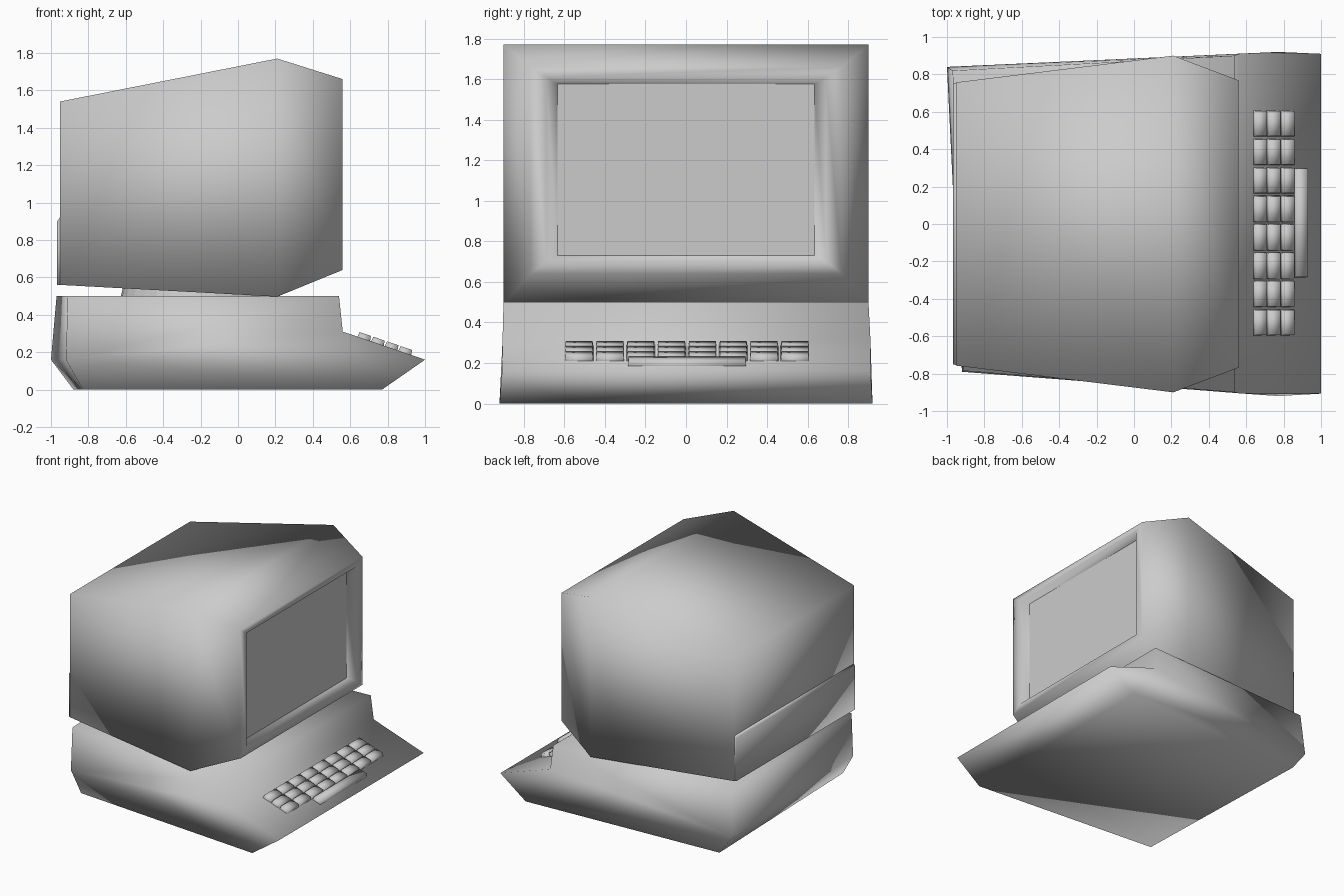
import bpy, bmesh
from math import atan2
from mathutils import Matrix, Vector

if "Cube" in bpy.data.objects:
    bpy.data.objects.remove(bpy.data.objects["Cube"])


def finish(name, bm, smooth=True):
    bmesh.ops.recalc_face_normals(bm, faces=bm.faces)
    me = bpy.data.meshes.new(name)
    bm.to_mesh(me)
    bm.free()
    for p in me.polygons:
        p.use_smooth = smooth
    ob = bpy.data.objects.new(name, me)
    bpy.context.collection.objects.link(ob)
    return ob


def loft(name, rings, caps=(True, True), smooth=True):
    """Bridge closed rings of points, optionally capping the two ends."""
    bm = bmesh.new()
    vs = [[bm.verts.new(p) for p in ring] for ring in rings]
    for a, b in zip(vs, vs[1:]):
        for i in range(len(a)):
            j = (i + 1) % len(a)
            bm.faces.new((a[i], a[j], b[j], b[i]))
    if caps[0]:
        bm.faces.new(vs[0])
    if caps[1]:
        bm.faces.new(vs[-1])
    return finish(name, bm, smooth)


def rect(x, hy, z0, z1):
    return [(x, -hy, z0), (x, hy, z0), (x, hy, z1), (x, -hy, z1)]


# Base housing: side profile (x, z, half width); the rear is slightly skewed
near = [(-0.91, 0.5, 0.785), (0.54, 0.5, 0.9), (0.56, 0.31, 0.905), (1.0, 0.16, 0.907),
        (0.77, 0, 0.92), (-0.83, 0, 0.79), (-0.92, 0.16, 0.79)]
far = [(-0.97, 0.5, 0.82), (0.54, 0.5, 0.9), (0.56, 0.31, 0.91), (1.0, 0.16, 0.91),
       (0.77, 0, 0.92), (-0.88, 0, 0.835), (-1.0, 0.16, 0.84)]
loft("base_housing", [[(x, -y, z) for x, z, y in near], [(x, y, z) for x, z, y in far]])

# Monitor case: rear, widest section, front face, screen opening, recess
loft("monitor_case", [
    rect(-0.953, 0.757, 0.56, 1.54),
    rect(0.21, 0.9, 0.497, 1.77),
    rect(0.56, 0.768, 0.64, 1.66),
    rect(0.56, 0.69, 0.70, 1.61),
    rect(0.51, 0.635, 0.73, 1.575)], caps=(True, False))

# Screen
loft("screen", [rect(0.51, 0.635, 0.73, 1.575)], caps=(True, False))

# Raised lower rear panel
loft("rear_panel", [
    rect(-0.945, 0.755, 0.56, 0.93),
    rect(-0.967, 0.75, 0.56, 0.90)])

# Swivel foot between base and monitor
bm = bmesh.new()
bmesh.ops.create_cone(bm, cap_ends=True, segments=32, radius1=0.43, radius2=0.41, depth=0.08,
                      matrix=Matrix.Translation((-0.2, 0, 0.525)))
finish("swivel_foot", bm, False)

# Keys lie on the sloping deck
slope = -0.15 / 0.44
tilt = Matrix.Rotation(atan2(-slope, 1), 4, 'Y')


def key(name, x, y, length):
    bm = bmesh.new()
    bmesh.ops.create_cube(bm, size=1)
    for v in bm.verts:
        top = v.co.z > 0
        v.co.x *= 0.064 if top else 0.078
        v.co.y *= length - (0.015 if top else 0)
        v.co.z *= 0.05
    z = 0.31 + slope * (x - 0.56)
    bm.transform(Matrix.Translation((x, y, z)) @ tilt @ Matrix.Translation(Vector((0, 0, 0.002))))
    finish(name, bm)


for col in range(3):
    for row in range(8):
        key("key", 0.672 + 0.0735 * col, 0.005 + (row - 3.5) * 0.152, 0.147)
key("space_bar", 0.892, 0.005, 0.59)
